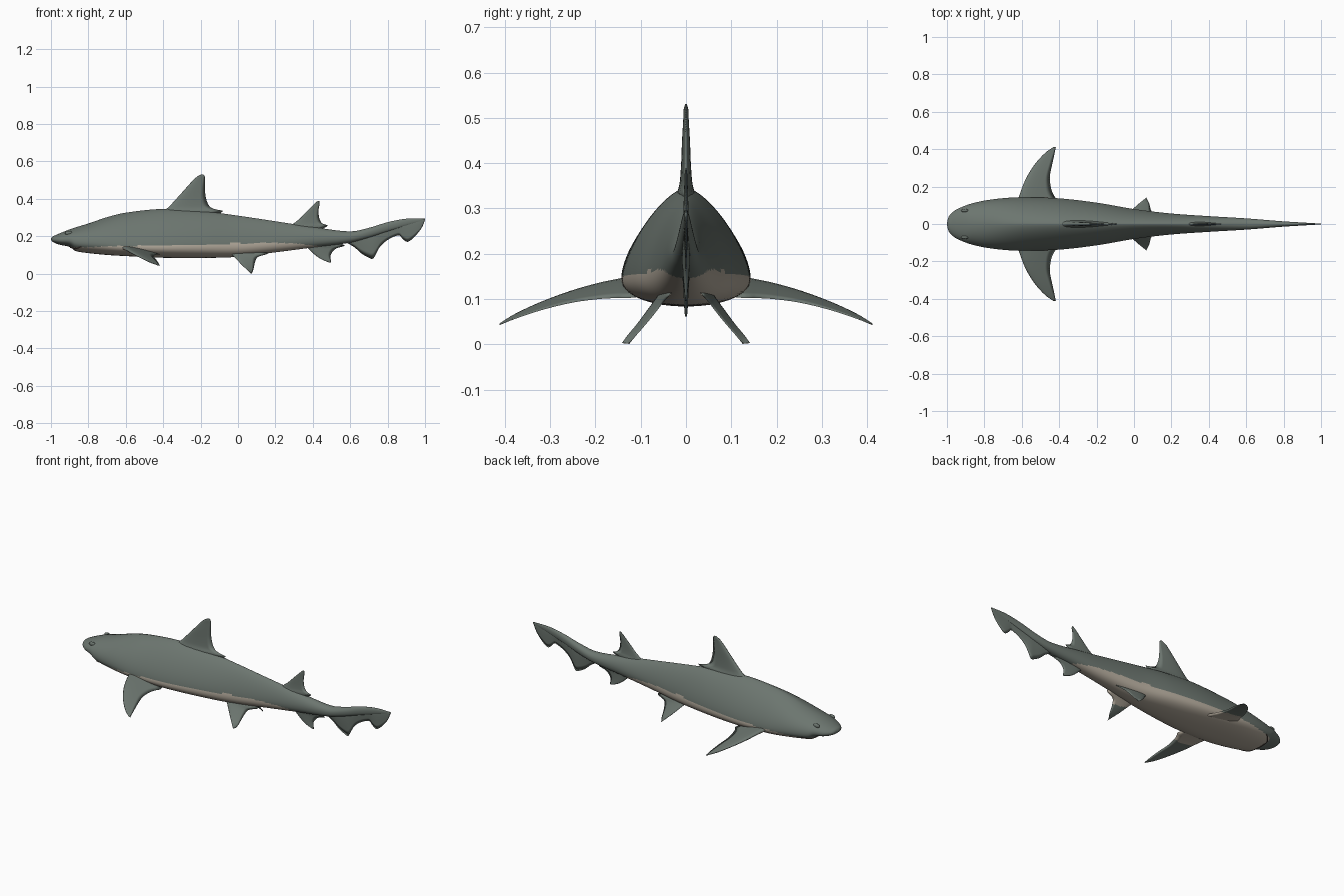
import bpy, bmesh, math
from mathutils import Vector

if "Cube" in bpy.data.objects:
    bpy.data.objects.remove(bpy.data.objects["Cube"])


def material(name, rgb):
    m = bpy.data.materials.new(name)
    m.diffuse_color = (*rgb, 1)
    m.use_nodes = True
    m.node_tree.nodes["Principled BSDF"].inputs["Base Color"].default_value = m.diffuse_color
    return m


GREY = material("slate grey skin", (0.15, 0.18, 0.16))
PALE = material("pale belly", (0.45, 0.40, 0.33))
DARK = material("dark mouth", (0.10, 0.07, 0.06))


def interp(rows, x):
    """Smooth curve through rows; the first value of each row is the key."""
    n = len(rows)
    i = 0
    while i < n - 2 and x > rows[i + 1][0]:
        i += 1
    a, b = rows[i], rows[i + 1]
    d = b[0] - a[0]
    t = min(1, max(0, (x - a[0]) / d))

    def slope(j, k):
        p, q = rows[max(0, j - 1)], rows[min(n - 1, j + 1)]
        return (q[k] - p[k]) / (q[0] - p[0])
    return [(2*t**3 - 3*t*t + 1) * a[k] + (t**3 - 2*t*t + t) * d * slope(i, k)
            + (3*t*t - 2*t**3) * b[k] + (t**3 - t*t) * d * slope(i + 1, k)
            for k in range(1, len(a))]


def loft(name, rings, mats, rule=None):
    """Skin closed rings, cap the ends, colour faces by rule."""
    bm = bmesh.new()
    vs = [[bm.verts.new(p) for p in r] for r in rings]
    n = len(rings[0])
    for a, b in zip(vs, vs[1:]):
        for j in range(n):
            bm.faces.new((a[j], a[(j + 1) % n], b[(j + 1) % n], b[j]))
    bm.faces.new(vs[0])
    bm.faces.new(vs[-1])
    bmesh.ops.recalc_face_normals(bm, faces=bm.faces)
    for f in bm.faces:
        f.smooth = True
        if rule and rule(f.calc_center_median(), f.normal):
            f.material_index = 1
    me = bpy.data.meshes.new(name)
    bm.to_mesh(me)
    bm.free()
    for m in mats:
        me.materials.append(m)
    ob = bpy.data.objects.new(name, me)
    bpy.context.collection.objects.link(ob)
    bpy.context.view_layer.objects.active = ob
    return ob


# Body stations: x, top z, bottom z, half width
BODY = [(-1, .187, .183, .004), (-.993, .197, .172, .034), (-.975, .206, .162, .058),
        (-.95, .217, .154, .077), (-.9, .237, .143, .099), (-.87, .247, .122, .109),
        (-.8, .268, .110, .125), (-.7, .302, .100, .138), (-.6, .326, .094, .143),
        (-.4, .346, .085, .137), (-.2, .336, .084, .114), (0, .310, .090, .080),
        (.2, .280, .114, .056), (.4, .250, .140, .042), (.6, .226, .166, .030),
        (.7, .245, .192, .022), (.8, .275, .225, .014), (.9, .294, .256, .008),
        (1, .295, .285, .002)]
# Section shape: x, height of widest level (0..1), upper roundness
SHAPE = [(-1, .45, 2.0), (-.85, .38, 1.9), (-.6, .23, 1.55), (-.2, .25, 1.5),
         (.2, .32, 1.6), (.6, .5, 2.0), (1, .5, 2.0)]


def skin(x, ang):
    top, bot, hw = interp(BODY, x)
    lvl, rnd = interp(SHAPE, x)
    mid = bot + lvl * (top - bot)
    c, s = math.cos(ang), math.sin(ang)
    n, h = (rnd, top - mid) if s >= 0 else (2.3, mid - bot)
    return Vector((x, math.copysign(abs(c) ** (2 / n), c) * hw,
                   mid + math.copysign(abs(s) ** (2 / n), s) * h))


# Belly boundary height along the body
BELLY = [(-1, .150), (-.85, .142), (-.6, .148), (-.3, .150), (0, .162),
         (.25, .164), (.45, .146), (.55, .13), (1, .10)]
xs = [-1 + 2 * (i / 130) ** 1.6 for i in range(131)]
loft("body", [[skin(x, 2 * math.pi * j / 72) for j in range(72)] for x in xs],
     (GREY, PALE), lambda c, n: c.z < interp(BELLY, c.x)[0])


def fin(name, rows, normal, steps=30, rule=None, mirror=False):
    """rows: key, leading xyz, trailing xyz, half thickness."""
    nrm = Vector(normal).normalized()
    ts = [0, .03, .1, .22, .4, .6, .8, 1]
    rings = []
    for i in range(steps + 1):
        k = rows[0][0] + (rows[-1][0] - rows[0][0]) * i / steps
        v = interp(rows, k)
        le, te, th = Vector(v[:3]), Vector(v[3:6]), v[6]
        prof = [(t, 2.6 * th * (math.sqrt(t) - t) * 1.5) for t in ts]
        rings.append([le.lerp(te, t) + nrm * w for t, w in prof]
                     + [le.lerp(te, t) - nrm * w for t, w in prof[-2:0:-1]])
    ob = loft(name, rings, (GREY, PALE), rule)
    if mirror:
        m = ob.modifiers.new("mirror", 'MIRROR')
        m.use_axis = (False, True, False)
    return ob


def upright(name, rows):
    """Fin on the centre line: z, leading x, trailing x, half thickness."""
    rows = sorted(rows)
    fin(name, [(z, a, 0, z, b, 0, z, t) for z, a, b, t in rows], (0, 1, 0), 44)


upright("first_dorsal_fin", [
    (.30, -.46, -.15, .030), (.335, -.40, -.08, .020), (.345, -.385, -.125, .017),
    (.36, -.367, -.152, .014), (.40, -.33, -.170, .011), (.45, -.285, -.177, .009),
    (.50, -.24, -.177, .006), (.52, -.217, -.178, .005), (.53, -.197, -.184, .002)])
upright("second_dorsal_fin", [
    (.235, .26, .44, .018), (.257, .28, .48, .010), (.268, .297, .452, .008),
    (.29, .325, .437, .006), (.32, .355, .431, .005), (.35, .385, .432, .004),
    (.375, .41, .437, .003), (.389, .426, .434, .001)])
upright("anal_fin", [
    (.17, .34, .52, .014), (.150, .36, .57, .009), (.137, .372, .53, .007),
    (.12, .39, .508, .006), (.10, .412, .496, .005), (.08, .44, .495, .004),
    (.067, .468, .498, .003), (.06, .488, .496, .001)])

# Tail fin: lower outline with notch, hung from the tail spine
OUTLINE = [(.56, .175), (.62, .143), (.66, .108), (.70, .085), (.722, .080), (.737, .104),
           (.76, .145), (.80, .180), (.85, .204), (.866, .203), (.88, .186), (.905, .170),
           (.93, .184), (.96, .215), (.985, .250), (1, .288)]
fin("tail_fin", [(x, x, 0, interp(BODY, x)[0] - .004, x, 0, z, .012 - .009 * (x - .56) / .44)
                 for x, z in OUTLINE], (0, 1, 0), 70)

# Paired fins, one side mirrored
PECTORAL = [(.07, -.61, .140, -.44, .108, .016), (.13, -.62, .140, -.415, .102, .014),
            (.155, -.612, .136, -.43, .102, .013), (.19, -.60, .130, -.443, .100, .011),
            (.25, -.574, .114, -.45, .092, .009), (.32, -.53, .090, -.437, .075, .006),
            (.38, -.475, .063, -.424, .055, .004), (.412, -.43, .045, -.418, .042, .001)]
fin("pectoral_fins", [(y, a, y, az, b, y, bz, t) for y, a, az, b, bz, t in PECTORAL],
    (.2, .25, 1), rule=lambda c, n: n.z < -.3 and c.y < .2, mirror=True)
PELVIC = [(.03, .125, -.05, .12, .011), (.045, .108, -.04, .16, .009),
          (.06, .090, -.022, .108, .007), (.08, .064, .002, .092, .006),
          (.10, .040, .025, .086, .004), (.12, .017, .050, .081, .003),
          (.133, .001, .066, .073, .001)]
fin("pelvic_fins", [(y, a, y + .008, z + .002, b, y - .008, z, t) for y, z, a, b, t in PELVIC],
    (0, .75, .66), rule=lambda c, n: n.z < -.3 and c.y < .07, mirror=True)

# Eyes
bpy.ops.mesh.primitive_uv_sphere_add(segments=24, ring_count=12, radius=1)
eye = bpy.context.object
eye.name = "eyes"
spot = skin(-.905, math.radians(42))
for v in eye.data.vertices:
    v.co = Vector((v.co.x * .02, v.co.y * .009, v.co.z * .012)) + spot
eye.data.materials.append(GREY)
eye.data.shade_smooth()
eye.modifiers.new("mirror", 'MIRROR').use_axis = (False, True, False)

# Mouth line curving under the snout
curve = bpy.data.curves.new("mouth", 'CURVE')
curve.dimensions = '3D'
curve.bevel_depth = .003
line = curve.splines.new('POLY')
line.points.add(24)
for i, p in enumerate(line.points):
    u = i / 12 - 1
    p.co = (*skin(-.895 + .06 * u * u, math.radians(-90 + 68 * u)), 1)
curve.materials.append(DARK)
bpy.context.collection.objects.link(bpy.data.objects.new("mouth", curve))
